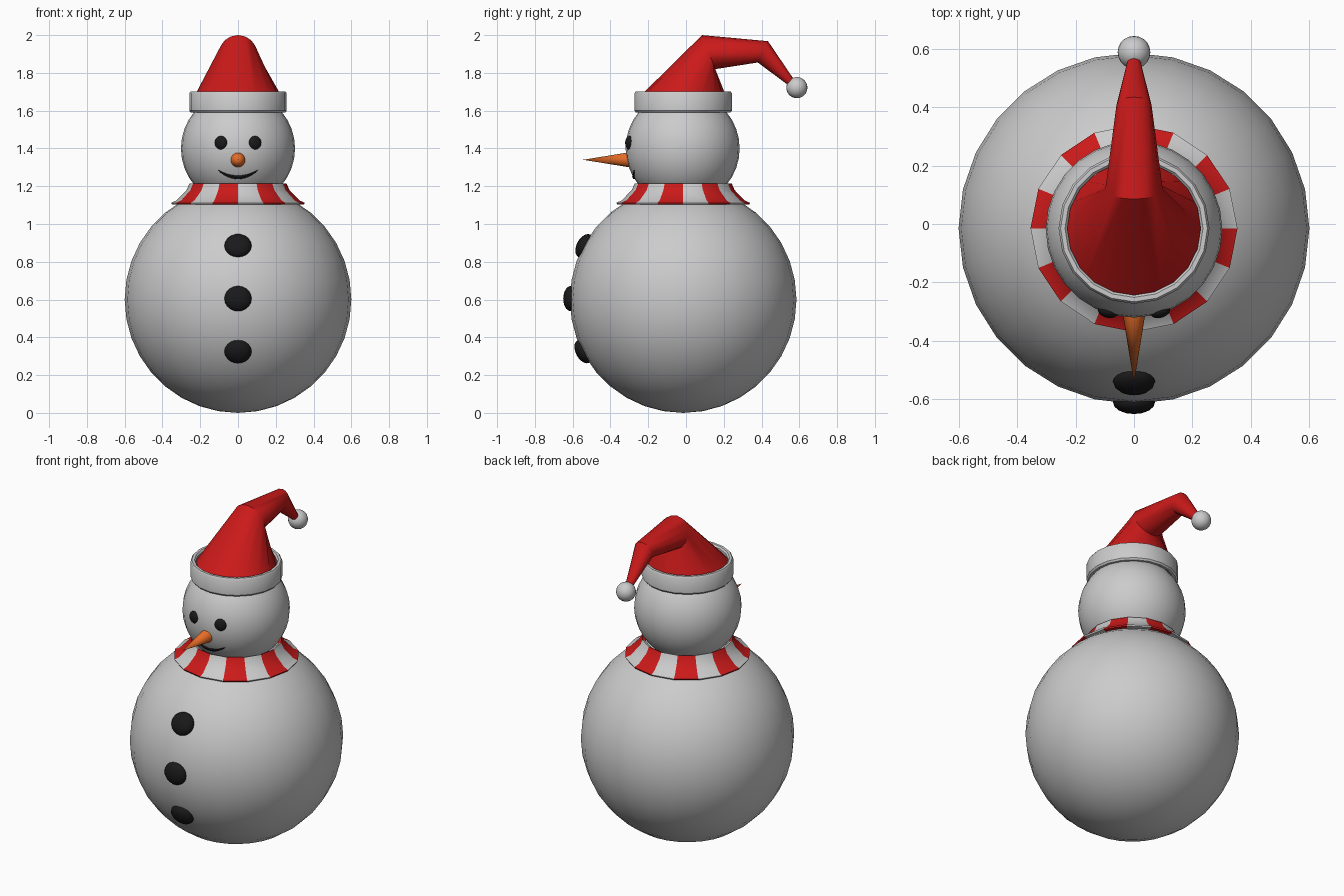
import bpy, bmesh
from math import sin, cos, pi, radians, sqrt, asin
from mathutils import Vector

if "Cube" in bpy.data.objects:
    bpy.data.objects.remove(bpy.data.objects["Cube"])

CY = -0.015  # y of the body axis


def material(name, rgb):
    m = bpy.data.materials.new(name)
    m.diffuse_color = (*rgb, 1)
    m.use_nodes = True
    m.node_tree.nodes["Principled BSDF"].inputs["Base Color"].default_value = m.diffuse_color
    return m


RED = material("red", (0.6, 0.01, 0.01))
BLACK = material("black", (0.01, 0.01, 0.01))
ORANGE = material("orange", (0.8, 0.15, 0.02))
WHITE = material("white", (0.8, 0.8, 0.8))


def finish(ob, mats=(), angle=35):
    for m in mats:
        ob.data.materials.append(m)
    bpy.ops.object.select_all(action='DESELECT')
    ob.select_set(True)
    bpy.context.view_layer.objects.active = ob
    bpy.ops.object.shade_smooth_by_angle(angle=radians(angle))
    return ob


def skin(name, rings, closed=False, mats=(), mat_index=None, angle=35):
    """Joins equal rings of points with quads; caps the ends or closes the loop."""
    bm = bmesh.new()
    vs = [[bm.verts.new(p) for p in ring] for ring in rings]
    n = len(rings[0])
    last = len(rings) if closed else len(rings) - 1
    for i in range(last):
        a, b = vs[i], vs[(i + 1) % len(vs)]
        for j in range(n):
            k = (j + 1) % n
            f = bm.faces.new((a[j], a[k], b[k], b[j]))
            if mat_index:
                f.material_index = mat_index(j)
    if not closed:
        bm.faces.new(vs[0])
        bm.faces.new(vs[-1])
    bmesh.ops.recalc_face_normals(bm, faces=bm.faces)
    me = bpy.data.meshes.new(name)
    bm.to_mesh(me)
    bm.free()
    ob = bpy.data.objects.new(name, me)
    bpy.context.collection.objects.link(ob)
    return finish(ob, mats, angle)


def lathe(name, profile, n=16, **kw):
    rings = [[(r * cos(2 * pi * j / n), CY + r * sin(2 * pi * j / n), z) for j in range(n)]
             for r, z in profile]
    return skin(name, rings, closed=True, **kw)


def ball(name, loc, size, seg=24, rings=16, tilt=(0, 0, 0), mats=()):
    bpy.ops.mesh.primitive_uv_sphere_add(segments=seg, ring_count=rings, radius=1,
                                         location=loc, rotation=tilt)
    ob = bpy.context.object
    ob.name = name
    ob.scale = size
    return finish(ob, mats)


# Body and head
ball("body", (0, CY, 0.6), (0.6,) * 3, 28, 18)
ball("head", (0, CY - 0.003, 1.4), (0.302,) * 3, 28, 18)

# Buttons, tilted to follow the body surface
for i, z in enumerate((0.885, 0.605, 0.325)):
    a = asin((z - 0.6) / 0.6)
    ball(f"button_{i + 1}", (0, CY - 0.595 * cos(a), z), (0.072, 0.04, 0.067),
         16, 10, (-a, 0, 0), [BLACK])

# Eyes
for side, name in ((-1, "left_eye"), (1, "right_eye")):
    ball(name, (side * 0.09, CY - 0.284, 1.43), (0.035, 0.022, 0.036), 16, 10,
         (0, 0, side * 0.3), [BLACK])

# Carrot nose
bpy.ops.mesh.primitive_cone_add(vertices=16, radius1=0.043, radius2=0, depth=0.265,
                                location=(0, -0.4125, 1.34), rotation=(pi / 2, 0, 0))
bpy.context.object.name = "nose"
finish(bpy.context.object, [ORANGE])

# Smile: a tapered tube lying on the head
smile = []
for i in range(13):
    t = -1 + i / 6
    x, z = 0.105 * t, 1.247 + 0.038 * t * t
    n = Vector((x, -sqrt(0.303 ** 2 - x * x - (z - 1.4) ** 2), z - 1.4))
    c = n + Vector((0, CY, 1.4))
    n.normalize()
    tangent = Vector((0.105, 0, 0.076 * t)).normalized()
    up = n.cross(tangent).normalized()
    w = 0.002 + 0.009 * (1 - t * t)
    smile.append([c + up * w * cos(pi * k / 3) + n * w * 0.7 * sin(pi * k / 3)
                  for k in range(6)])
skin("mouth", smile, mats=[BLACK])

# Striped flared scarf collar
lathe("scarf", [(0.257, 1.215), (0.272, 1.18), (0.325, 1.125), (0.354, 1.112), (0.35, 1.104),
                (0.31, 1.106), (0.25, 1.16), (0.238, 1.205)],
      mats=[WHITE, RED], mat_index=lambda j: j % 2)

# Hat band
lathe("hat_band", [(0.25, 1.59), (0.258, 1.6), (0.258, 1.692), (0.251, 1.702), (0.236, 1.702),
                   (0.228, 1.692), (0.228, 1.6), (0.236, 1.59)], n=20)

# Drooping hat: rings given by two opposite (y, z) points and a half width
hat = []
for a, b, w in (((-0.25, 1.67), (0.215, 1.67), 0.234), ((0.085, 2.0), (0.155, 1.82), 0.098),
                ((0.434, 1.968), (0.38, 1.855), 0.06), ((0.577, 1.757), (0.535, 1.74), 0.022)):
    a, b = Vector((0, *a)), Vector((0, *b))
    hat.append([(a + b) / 2 + (a - b) / 2 * cos(pi * k / 8) + Vector((w * sin(pi * k / 8), 0, 0))
                for k in range(16)])
skin("hat", hat, mats=[RED])

# Pompom
ball("pompom", (0, 0.587, 1.722), (0.056,) * 3, 20, 12)
